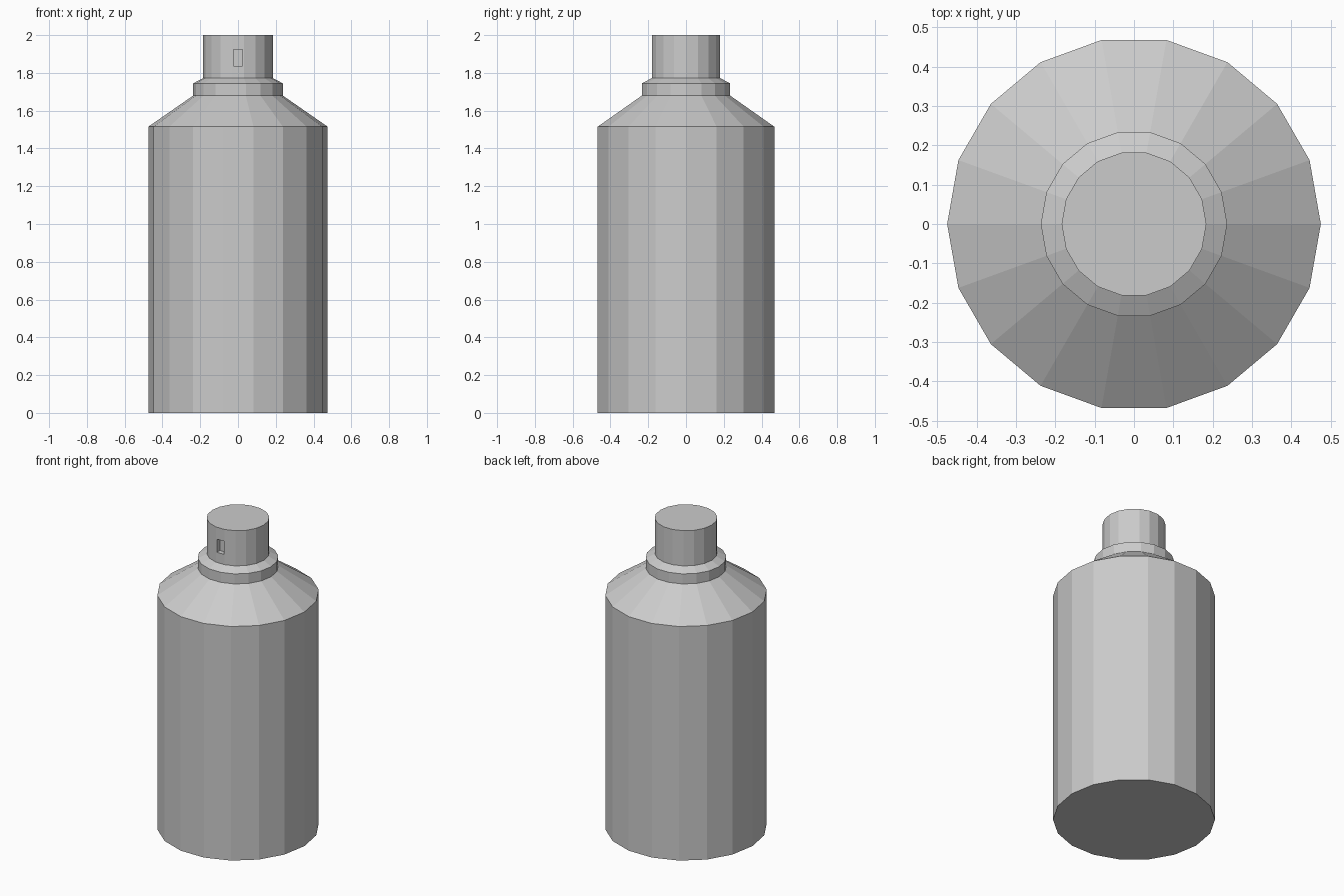
import bpy, bmesh, math

if "Cube" in bpy.data.objects:
    bpy.data.objects.remove(bpy.data.objects["Cube"])

SIDES = 18


def lathe(name, profile):
    """Closed solid from (radius, height) rings, capped at both ends."""
    bm = bmesh.new()
    rings = []
    for r, z in profile:
        rings.append([bm.verts.new((r * math.cos(2 * math.pi * i / SIDES),
                                    r * math.sin(2 * math.pi * i / SIDES), z))
                      for i in range(SIDES)])
    for a, b in zip(rings, rings[1:]):
        for i in range(SIDES):
            j = (i + 1) % SIDES
            bm.faces.new((a[i], a[j], b[j], b[i]))
    bm.faces.new(rings[0][::-1])
    bm.faces.new(rings[-1])
    mesh = bpy.data.meshes.new(name)
    bm.to_mesh(mesh)
    bm.free()
    obj = bpy.data.objects.new(name, mesh)
    bpy.context.collection.objects.link(obj)
    return obj


# Bottle body with shoulder, stepped collar and spray cap in one skin
bottle = lathe("spray_bottle", [
    (0.475, 0.0), (0.475, 1.515),      # body
    (0.237, 1.68), (0.237, 1.745),     # shoulder and collar
    (0.184, 1.772), (0.184, 2.0),      # cap
])

# Small nozzle recess in the front of the cap
bpy.ops.mesh.primitive_cube_add(size=1, location=(0, -0.2, 1.88))
cutter = bpy.context.object
cutter.name = "nozzle_cutter"
cutter.scale = (0.05, 0.10, 0.085)
cutter.hide_render = True
cutter.display_type = 'WIRE'

recess = bottle.modifiers.new("nozzle_recess", 'BOOLEAN')
recess.operation = 'DIFFERENCE'
recess.solver = 'EXACT'
recess.object = cutter
